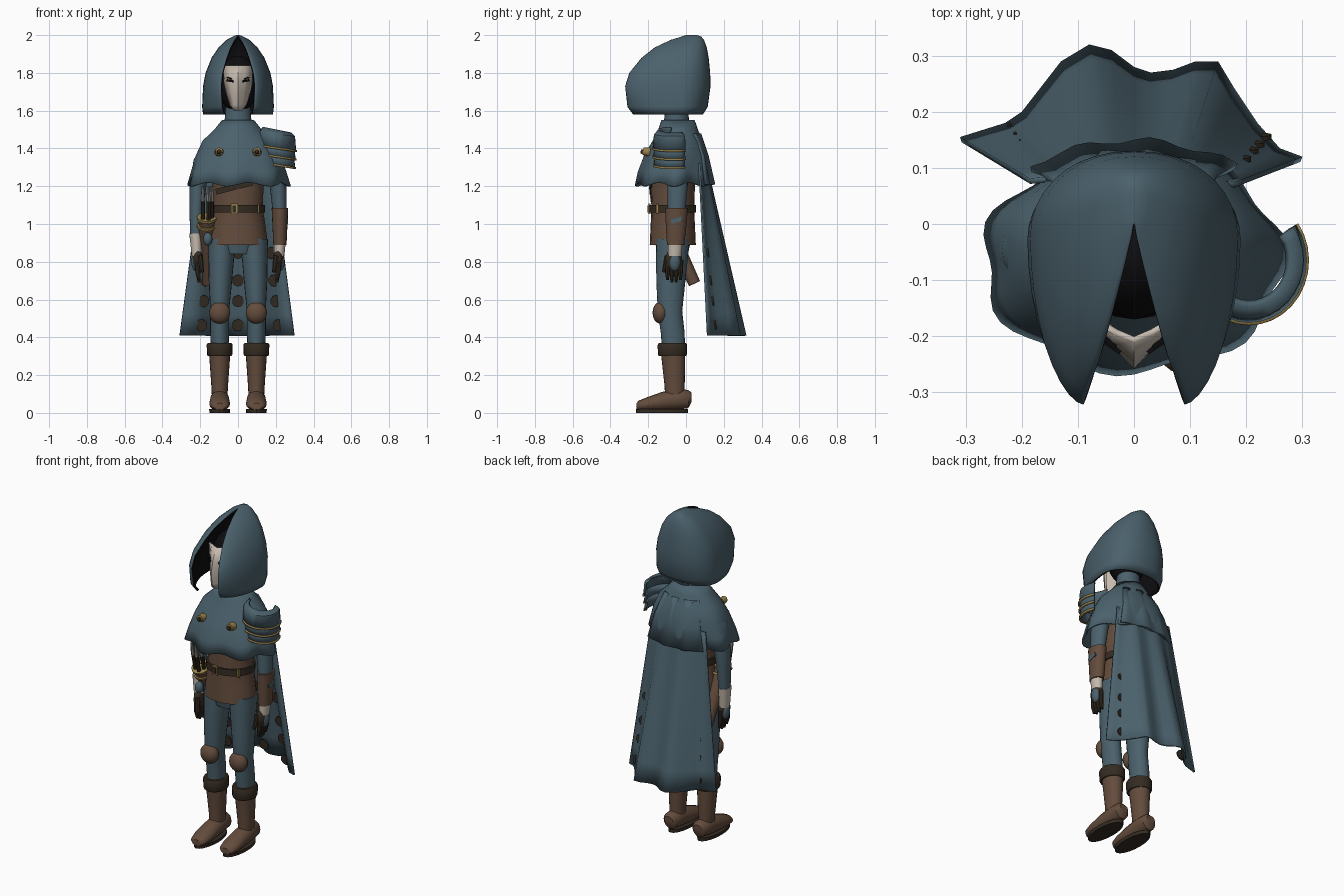
import bpy, bmesh, math
from math import sin, cos, pi
from mathutils import Vector

if "Cube" in bpy.data.objects:
    bpy.data.objects.remove(bpy.data.objects["Cube"])


def material(name, r, g, b):
    m = bpy.data.materials.new(name)
    m.use_nodes = True
    m.diffuse_color = (r, g, b, 1)
    m.node_tree.nodes["Principled BSDF"].inputs["Base Color"].default_value = (r, g, b, 1)
    return m


BLUE = material("slate blue cloth", .07, .12, .15)
BROWN = material("brown leather", .125, .072, .046)
DARK = material("dark leather", .035, .025, .016)
SKIN = material("pale skin", .56, .49, .42)
BLACK = material("black", .004, .004, .005)
GOLD = material("dull gold", .32, .22, .07)
STEEL = material("grey steel", .2, .2, .19)


def finish(name, bm, mats, fix=True, angle=.7):
    if fix:
        bmesh.ops.recalc_face_normals(bm, faces=bm.faces)
    me = bpy.data.meshes.new(name)
    bm.to_mesh(me)
    bm.free()
    for m in mats:
        me.materials.append(m)
    me.shade_smooth()
    me.set_sharp_from_angle(angle=angle)
    ob = bpy.data.objects.new(name, me)
    bpy.context.collection.objects.link(ob)
    return ob


def loft(name, rows, *mats, closed=True, bottom=True, top=True, thick=0, offset=-1, angle=.7):
    """Skin a list of point rows; thick turns an open sheet into a shell."""
    bm = bmesh.new()
    grid = [[bm.verts.new(p) for p in row] for row in rows]
    count = len(grid[0])
    for a, b in zip(grid, grid[1:]):
        for i in range(count if closed else count - 1):
            j = (i + 1) % count
            bm.faces.new((a[i], a[j], b[j], b[i]))
    if bottom:
        bm.faces.new(grid[0][::-1])
    if top:
        bm.faces.new(grid[-1])
    ob = finish(name, bm, mats, fix=not thick, angle=angle)
    if thick:
        mod = ob.modifiers.new("shell", "SOLIDIFY")
        mod.thickness, mod.offset = thick, offset
        mod.material_offset = mod.material_offset_rim = len(mats) - 1
    return ob


def ring(z, cx, cy, rx, ry, n=20, wave=0, folds=7):
    pts = []
    for i in range(n):
        a = 2 * pi * i / n
        k = 1 + wave * sin(folds * a + 1)
        pts.append((cx + rx * k * cos(a), cy + ry * k * sin(a), z - wave * .2 * cos(folds * a)))
    return pts


def tube(name, mat, *stations):
    return loft(name, [ring(*s) for s in stations], mat)


def ball(name, mat, loc, size):
    bm = bmesh.new()
    bmesh.ops.create_uvsphere(bm, u_segments=20, v_segments=12, radius=1)
    bmesh.ops.scale(bm, vec=size, verts=bm.verts)
    bmesh.ops.translate(bm, vec=loc, verts=bm.verts)
    return finish(name, bm, [mat])


def box(name, mat, loc, size, rot=(0, 0, 0)):
    bm = bmesh.new()
    bmesh.ops.create_cube(bm, size=1)
    bmesh.ops.scale(bm, vec=size, verts=bm.verts)
    ob = finish(name, bm, [mat])
    ob.location, ob.rotation_euler = loc, rot
    return ob


def stick(name, mat, start, end, r0, r1, n=14):
    a, b = Vector(start), Vector(end)
    bm = bmesh.new()
    bmesh.ops.create_cone(bm, cap_ends=True, segments=n, radius1=r0, radius2=r1, depth=(b - a).length)
    ob = finish(name, bm, [mat])
    ob.location = (a + b) / 2
    ob.rotation_euler = (b - a).to_track_quat("Z", "Y").to_euler()
    return ob


# Hood: U-shaped sections, open at the front, black lining
def hood_row(z, w, back, front, gap, steps=9):
    mid = (front + 2 * back) / 3
    half = []
    for i in range(steps):
        a = pi / 2 * i / steps
        half.append((gap + (w - gap) * sin(a) ** 1.2, mid + (front - mid) * cos(a), z))
    for i in range(steps + 1):
        a = pi / 2 * i / steps
        half.append((w * cos(a) ** .9 if i < steps else 0, mid + (back - mid) * sin(a), z))
    return half + [(-x, y, h) for x, y, h in half[-2::-1]]


hood = [(1.58, .185, .09, -.28, .075), (1.62, .19, .115, -.31, .085), (1.73, .185, .13, -.322, .09),
        (1.8, .172, .128, -.3, .083), (1.88, .14, .12, -.235, .06), (1.935, .103, .11, -.165, .04),
        (1.975, .06, .095, -.08, .018), (1.993, .027, .08, -.02, .004), (2, .01, .06, 0, .001)]
loft("hood", [hood_row(*r) for r in hood], BLUE, BLACK, closed=False, bottom=False, thick=.012, angle=1)

# Head, face and eyes
ball("hair", BLACK, (0, -.06, 1.74), (.11, .11, .15))
tube("neck", BLUE, (1.48, 0, -.05, .075, .07), (1.64, 0, -.05, .065, .06))
face = [(1.6, .022, -.235, -.225), (1.63, .045, -.25, -.2), (1.7, .066, -.258, -.175),
        (1.76, .078, -.245, -.168), (1.84, .075, -.212, -.175)]
loft("face", [[(k * w, yc + (ys - yc) * abs(k) ** 1.3, z) for k in (-1, -.5, 0, .5, 1)]
              for z, w, yc, ys in face], SKIN, closed=False, bottom=False, top=False, thick=.012)
for side, s in (("left", 1), ("right", -1)):
    box(side + "_eye", BLACK, (s * .04, -.216, 1.758), (.04, .012, .011), (0, s * -.15, s * .6))
    box(side + "_brow", BLACK, (s * .045, -.21, 1.772), (.03, .01, .006), (0, s * -.3, s * .6))

# Torso, belt and chest strap
tube("jerkin", BROWN, (.89, 0, -.07, .158, .122), (1, 0, -.07, .144, .117), (1.08, 0, -.07, .132, .113),
     (1.22, 0, -.07, .135, .118), (1.42, 0, -.06, .15, .11))
tube("belt", DARK, (1.06, 0, -.07, .143, .124), (1.1, 0, -.07, .143, .124))
box("belt_buckle", GOLD, (-.02, -.193, 1.08), (.035, .012, .055))
box("buckle_plate", DARK, (-.02, -.199, 1.08), (.02, .008, .038))
box("belt_loop", GOLD, (.11, -.152, 1.08), (.01, .012, .05))
box("chest_strap", DARK, (-.02, -.186, 1.195), (.2, .014, .03), (0, -.25, 0))
tube("hips", BLUE, (.84, 0, -.07, .1, .08), (.93, 0, -.07, .145, .1))

# Shoulder mantle with wavy hem
mantle = [(1.21, 0, -.065, .268, .198, 56, .05), (1.28, 0, -.06, .25, .19, 56, .035),
          (1.36, 0, -.05, .226, .172, 56, .015), (1.44, 0, -.042, .188, .135, 56, .005),
          (1.5, 0, -.042, .125, .105, 56), (1.55, 0, -.042, .085, .088, 56)]
loft("mantle", [ring(*r) for r in mantle], BLUE, bottom=False, top=False, thick=.01, angle=1)
panel = [(1.21, .185, .105, .045), (1.36, .15, .085, .03), (1.48, .115, .04, .035)]
loft("mantle_back_panel", [[(w * k, y + bow * (1 - k * k) + .006 * sin(9 * k), z)
     for k in [1 - i / 7 for i in range(15)]] for z, w, y, bow in panel],
     BLUE, closed=False, bottom=False, top=False, thick=.012, angle=1)

# Cape: hem outline drawn in toward the shoulders
HEM = [(-.31, .155), (-.23, .18), (-.2, .2), (-.13, .29), (-.08, .32), (-.04, .31), (0, .28), (.03, .27),
       (.07, .275), (.11, .29), (.15, .29), (.18, .24), (.22, .18), (.26, .135), (.3, .12)]


def cape_point(i, f):
    x, y = HEM[i]
    top = .075 + (y - .12) * .18
    return (x * (.6 + .4 * f), top + (y - top) * f, 1.32 - .91 * f)


loft("cape", [[cape_point(i, 1 - r / 8) for i in reversed(range(len(HEM)))] for r in range(9)],
     BLUE, closed=False, bottom=False, top=False, thick=.01, angle=1.2)
for i in (2, 6, 12):
    for f in (.52, .68, .8, .94):
        x, y, z = cape_point(i, f)
        stick("cape_patch", DARK, (x, y - .015, z), (x, y - .023, z - .001), .032, .032, 10)

# Clasps
for side, s in (("left", 1), ("right", -1)):
    stick(side + "_clasp", GOLD, (s * .1, -.19, 1.38), (s * .1, -.228, 1.385), .024, .02)
    stick(side + "_clasp_stud", DARK, (s * .1, -.22, 1.38), (s * .1, -.24, 1.385), .015, .01)

# Pauldron: overlapping curved plates with gilt rims, on the left only
def plate_arc(z, r, lift=0, steps=18):
    pts = []
    for i in range(steps + 1):
        a = math.radians(-170 + 205 * i / steps)
        pts.append((.205 + r * cos(a), -.065 + r * 1.08 * sin(a), z + lift * cos(a)))
    return pts


for n, (low, high, r) in enumerate([(1.31, 1.37, .098), (1.355, 1.42, .1), (1.4, 1.475, .103)]):
    rows = [plate_arc(low, r, -.015), plate_arc(high, r - .006, -.01)]
    if n == 2:
        rows.append(plate_arc(1.5, .075, -.015))
    loft("pauldron_plate", rows, BLUE, closed=False, bottom=False, top=False, thick=.014)
    loft("pauldron_rim", [plate_arc(low - .004, r + .004, -.015), plate_arc(low + .006, r + .004, -.015)],
         GOLD, closed=False, bottom=False, top=False, thick=.009)

# Arms and gloved hands
for side, s in (("left", 1), ("right", -1)):
    tube(side + "_sleeve", BLUE, (.93, s * .222, -.055, .03, .038), (1.08, s * .22, -.05, .038, .048),
         (1.2, s * .212, -.045, .044, .054), (1.34, s * .185, -.045, .05, .06), (1.45, s * .13, -.045, .04, .05))
    tube(side + "_wrist", SKIN, (.83, s * .218, -.06, .027, .035), (.95, s * .224, -.055, .034, .042))
    ball(side + "_palm", DARK, (s * .213, -.065, .81), (.027, .044, .06))
    ball(side + "_glove_back", BLUE, (s * .222, -.06, .8), (.025, .03, .05))
    for i in range(4):
        y = -.098 + .023 * i
        tube(side + "_finger", DARK, (.685 + .012 * abs(i - 1.5), s * .205, y, .008, .007, 8),
             (.74, s * .212, y, .013, .012, 8), (.81, s * .214, y + .003, .014, .013, 8))
    stick(side + "_thumb", DARK, (s * .2, -.1, .83), (s * .19, -.118, .745), .015, .01, 8)
tube("left_bracer", BROWN, (.89, .222, -.055, .035, .046), (1.0, .222, -.052, .04, .055),
     (1.085, .222, -.05, .044, .06))
box("bracer_lacing", BLUE, (.26, -.05, 1.02), (.008, .06, .022), (.3, 0, 0))

# Legs, knee pads and boots
for side, s in (("left", 1), ("right", -1)):
    c = s * .097
    tube(side + "_leg", BLUE, (.3, c, -.065, .045, .06), (.42, c, -.07, .05, .063), (.54, c, -.085, .05, .065),
         (.7, s * .093, -.08, .062, .077), (.92, s * .085, -.07, .074, .09))
    ball(side + "_knee_pad", BROWN, (c, -.135, .53), (.056, .042, .058))
    tube(side + "_boot_cuff", DARK, (.3, c, -.072, .062, .072), (.31, c, -.072, .067, .077),
         (.36, c, -.072, .069, .078), (.37, c, -.072, .063, .072))
    tube(side + "_boot_shaft", BROWN, (.1, c, -.06, .042, .052), (.14, c, -.06, .044, .053),
         (.31, c, -.068, .056, .064))
    foot = [(.03, .028, .105, .06), (.012, .045, .122, .025), (-.06, .05, .125, .015), (-.13, .053, .11, .01),
            (-.2, .055, .085, .01), (-.25, .045, .065, .012), (-.262, .03, .052, .015)]
    loft(side + "_foot", [[(c + w * cos(a), y, (hi + lo) / 2 + (hi - lo) / 2 * sin(a))
         for a in [2 * pi * i / 16 for i in range(16)]] for y, w, hi, lo in foot], BROWN)
    tube(side + "_sole", DARK, (0, c, -.127, .054, .138), (.02, c, -.127, .056, .138))

# Quiver on the right hip
stick("quiver", BROWN, (-.155, .045, .685), (-.165, -.12, 1.03), .032, .045)
for k in (0, 1):
    stick("quiver_band", GOLD, (-.165, -.118 + .02 * k, 1.025 - .04 * k),
          (-.165, -.124 + .02 * k, 1.037 - .04 * k), .053, .053)
for i in range(5):
    x, y = -.165 + .026 * cos(i * 1.26), -.12 + .026 * sin(i * 1.26)
    stick("quiver_shaft", DARK, (x, y, 1.0), (x, y - .03, 1.12), .011, .011, 8)
    stick("quiver_tip", STEEL, (x, y - .03, 1.12), (x, y - .045, 1.2), .013, .007, 6)
ball("hip_pouch", BLUE, (-.16, -.145, .92), (.024, .025, .035))
